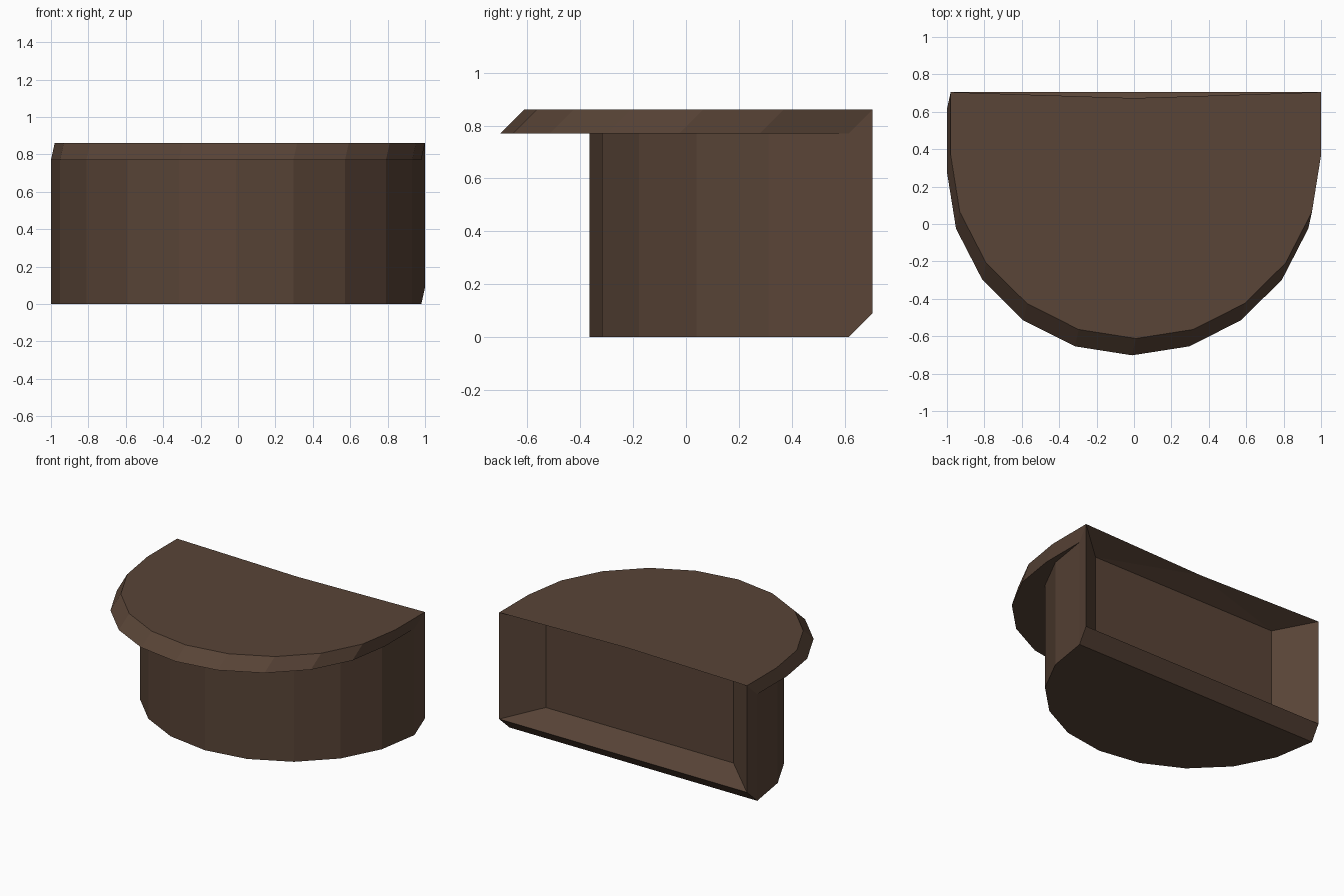
import bpy, bmesh, math
from mathutils import Vector

if "Cube" in bpy.data.objects:
    bpy.data.objects.remove(bpy.data.objects["Cube"])

SEG = 10
CX, RX, RY = -0.01, 0.99, 0.98
SHEAR = Vector((0.02, 0.09, 0.09))   # slab edges lean back by this much


def arc(cy, z):
    """Half-round front outline from left to right."""
    return [Vector((CX - RX * math.cos(math.pi * i / SEG),
                    cy - RY * math.sin(math.pi * i / SEG), z))
            for i in range(SEG + 1)]


bm = bmesh.new()


def face(*pts):
    bm.faces.new([bm.verts.new(p) for p in pts])


def strip(a, b):
    for i in range(len(a) - 1):
        face(a[i], a[i + 1], b[i + 1], b[i])


base = arc(0.615, 0)
head = arc(0.615, 0.77)
rim = arc(0.278, 0.77)
rim_full = [head[0]] + rim + [head[-1]]
top = [p + SHEAR for p in rim_full]

# curved cabinet front, floor, and leaning rear edges
strip(base, head)
face(*base)
low_l, low_r = base[0] + SHEAR, base[-1] + SHEAR
top_l, top_r = top[0], top[-1]
face(base[0], base[-1], low_r, low_l)
face(base[0], low_l, top_l, head[0])
face(base[-1], low_r, top_r, head[-1])

# overhanging counter top with a slightly bowed rear edge
strip(rim, head)
strip(rim_full, top)
mid = Vector((0.0, 0.673, 0.86))
face(*top, mid)

# tapered recess in the back
px, py, z0, z1 = 0.75, 0.515, 0.165, 0.784
pl0, pr0 = Vector((-px + 0.01, py, z0)), Vector((px + 0.01, py, z0))
pl1, pr1 = Vector((-px + 0.01, py, z1)), Vector((px + 0.01, py, z1))
face(pl0, pr0, pr1, pl1)
face(low_l, low_r, pr0, pl0)
face(low_l, pl0, pl1, top_l)
face(low_r, pr0, pr1, top_r)
face(top_l, mid, pl1)
face(mid, pr1, pl1)
face(mid, top_r, pr1)

bmesh.ops.remove_doubles(bm, verts=bm.verts[:], dist=0.0005)
bmesh.ops.recalc_face_normals(bm, faces=bm.faces[:])
mesh = bpy.data.meshes.new("half_round_counter")
bm.to_mesh(mesh)
bm.free()
obj = bpy.data.objects.new("half_round_counter", mesh)
bpy.context.collection.objects.link(obj)

# dark brown wood
mat = bpy.data.materials.new("dark_wood")
mat.diffuse_color = (0.1, 0.058, 0.038, 1)
mat.use_nodes = True
mat.node_tree.nodes["Principled BSDF"].inputs["Base Color"].default_value = mat.diffuse_color
mesh.materials.append(mat)
